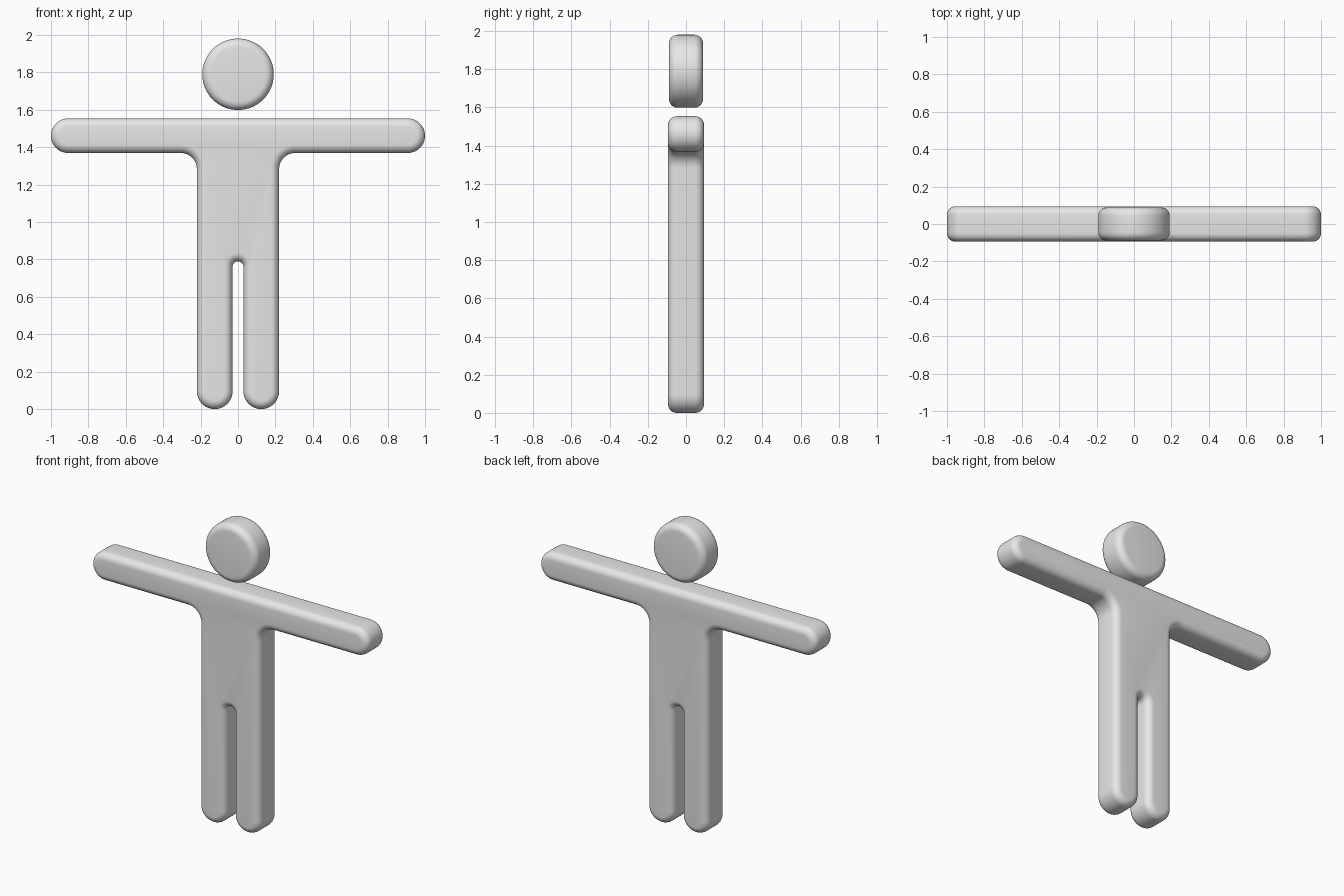
import bpy, bmesh, math

if "Cube" in bpy.data.objects:
    bpy.data.objects.remove(bpy.data.objects["Cube"])

ROUND = 0.045  # edge rounding radius
STEPS = 7      # segments across each rounded edge

grey = bpy.data.materials.new("light grey")
grey.diffuse_color = (0.8, 0.8, 0.8, 1)
grey.use_nodes = True
grey.node_tree.nodes["Principled BSDF"].inputs["Base Color"].default_value = grey.diffuse_color


def arc(cx, cz, r, a0, a1, n):
    angles = [math.radians(a0 + (a1 - a0) * i / n) for i in range(n + 1)]
    return [(cx + r * math.cos(a), cz + r * math.sin(a)) for a in angles]


def body_outline(inset):
    # right half from crotch to hand, then mirrored
    half = arc(0, 0.761, 0.029 + inset, 90, 0, 8)
    half += arc(0.1245, 0.0955, 0.0955 - inset, 180, 360, 24)
    half += arc(0.305, 1.284, 0.085 + inset, 180, 90, 12)
    half += arc(0.9075, 1.4615, 0.0925 - inset, -90, 90, 24)
    return half + [(-x, z) for x, z in reversed(half[1:])]


def head_outline(inset):
    return arc(0, 1.79, 0.191 - inset, 0, 360, 64)[:-1]


def rounded_slab(name, outline, half_depth):
    # stack of inset outlines from front to back, capped at both ends
    quarter = [math.radians(90 * i / STEPS) for i in range(STEPS + 1)]
    front = [(ROUND * (1 - math.sin(a)),
              -half_depth + ROUND * (1 - math.cos(a))) for a in quarter]
    layers = front + [(i, -y) for i, y in reversed(front)]
    bm = bmesh.new()
    rings = [[bm.verts.new((x, y, z)) for x, z in outline(i)] for i, y in layers]
    for a, b in zip(rings, rings[1:]):
        for k in range(len(a)):
            m = (k + 1) % len(a)
            bm.faces.new((a[k], a[m], b[m], b[k]))
    bm.faces.new(rings[0])
    bm.faces.new(rings[-1])
    bmesh.ops.recalc_face_normals(bm, faces=bm.faces)
    mesh = bpy.data.meshes.new(name)
    bm.to_mesh(mesh)
    bm.free()
    mesh.materials.append(grey)
    obj = bpy.data.objects.new(name, mesh)
    bpy.context.collection.objects.link(obj)
    bpy.ops.object.select_all(action='DESELECT')
    obj.select_set(True)
    bpy.context.view_layer.objects.active = obj
    bpy.ops.object.shade_smooth_by_angle(angle=math.radians(40))


# torso with arms and legs
rounded_slab("body", body_outline, 0.094)
# floating disc head
rounded_slab("head", head_outline, 0.089)
